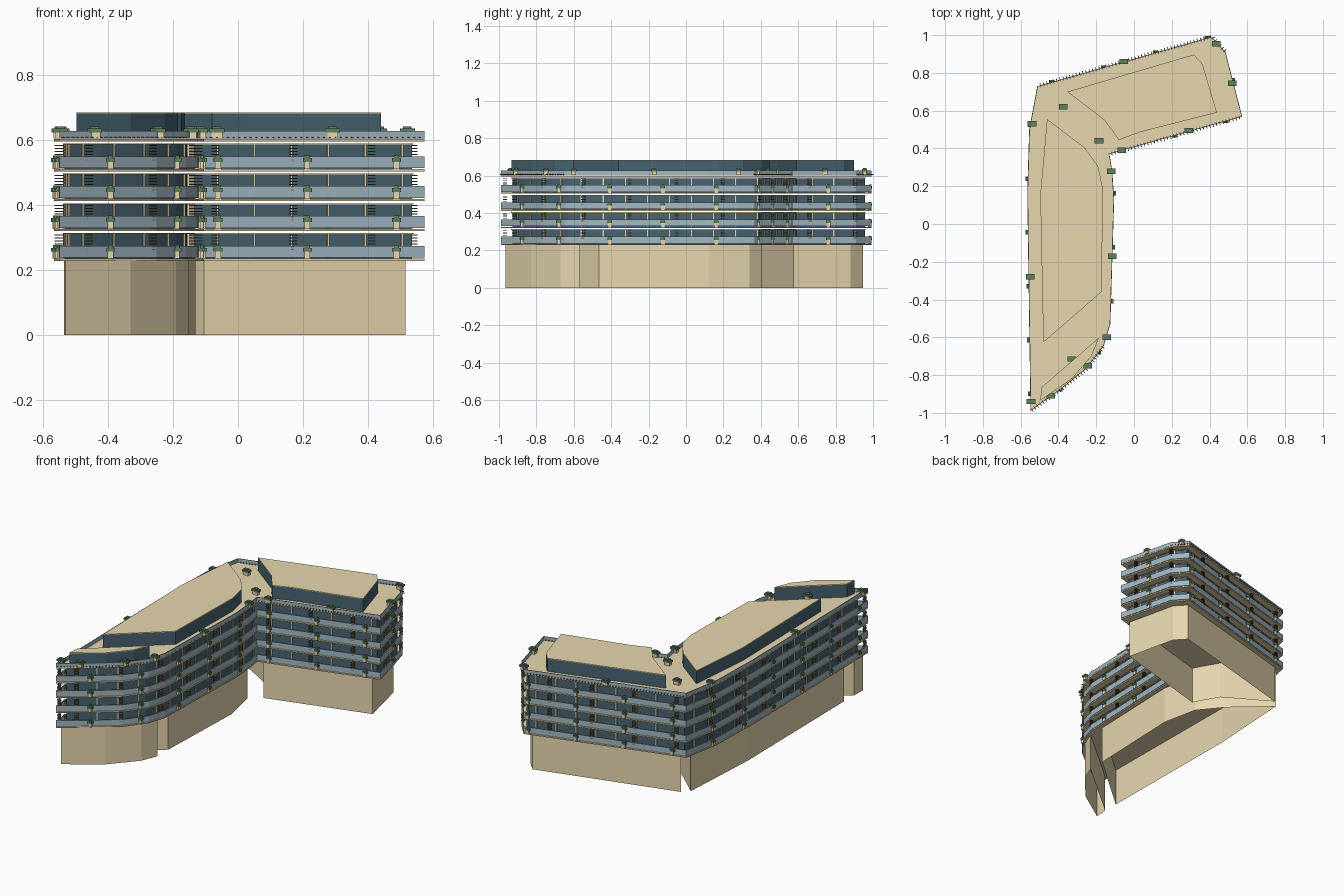
import bpy, bmesh, math
from mathutils import Vector, Matrix

if "Cube" in bpy.data.objects:
    bpy.data.objects.remove(bpy.data.objects["Cube"])


def mat(name, r, g, b):
    m = bpy.data.materials.new(name)
    m.diffuse_color = (r, g, b, 1)
    m.use_nodes = True
    m.node_tree.nodes["Principled BSDF"].inputs["Base Color"].default_value = m.diffuse_color
    return m


TAN = mat("stone", 0.80, 0.68, 0.43)
TEAL = mat("window_glass", 0.065, 0.125, 0.16)
RAIL = mat("rail_glass", 0.36, 0.48, 0.54)
GREEN = mat("foliage", 0.11, 0.21, 0.11)
BROWN = mat("timber", 0.15, 0.11, 0.07)


def finish(bm, name, material):
    bmesh.ops.recalc_face_normals(bm, faces=bm.faces)
    me = bpy.data.meshes.new(name)
    bm.to_mesh(me)
    bm.free()
    ob = bpy.data.objects.new(name, me)
    bpy.context.collection.objects.link(ob)
    me.materials.append(material)
    return ob


def prism(name, poly, z0, z1, material, open_bottom=False):
    bm = bmesh.new()
    low = [bm.verts.new((x, y, z0)) for x, y in poly]
    high = [bm.verts.new((x, y, z1)) for x, y in poly]
    for i in range(len(poly)):
        j = (i + 1) % len(poly)
        bm.faces.new((low[i], low[j], high[j], high[i]))
    bm.faces.new(high)
    if not open_bottom:
        bm.faces.new(low[::-1])
    return finish(bm, name, material)


def inset(poly, d):
    out = []
    n = len(poly)
    for i in range(n):
        a, p, b = (Vector(poly[(i + k) % n]) for k in (-1, 0, 1))
        u, v = (p - a).normalized(), (b - p).normalized()
        n1, n2 = Vector((-u.y, u.x)), Vector((-v.y, v.x))
        m = (n1 + n2) / (1 + n1.dot(n2))
        out.append(tuple(p + m * d))
    return out


def ring(name, poly, t, z0, z1, material):
    bm = bmesh.new()
    inner = inset(poly, t)
    loops = [[bm.verts.new((x, y, z)) for x, y in pl]
             for pl, z in ((poly, z0), (poly, z1), (inner, z1), (inner, z0))]
    n = len(poly)
    for k in range(4):
        a, b = loops[k], loops[(k + 1) % 4]
        for i in range(n):
            j = (i + 1) % n
            bm.faces.new((a[i], a[j], b[j], b[i]))
    return finish(bm, name, material)


def boxes(name, items, material):
    # each item: centre, size, rotation about z
    bm = bmesh.new()
    for c, s, a in items:
        M = Matrix.Translation(c) @ Matrix.Rotation(a, 4, 'Z') @ Matrix.Diagonal((*s, 1))
        bmesh.ops.create_cube(bm, size=1, matrix=M)
    return finish(bm, name, material)


def along(poly, step, start):
    # evenly spaced (x, y, edge angle) round a closed outline
    pos = start
    for i in range(len(poly)):
        a, b = Vector(poly[i]), Vector(poly[(i + 1) % len(poly)])
        d = b - a
        while pos < d.length:
            p = a + d * (pos / d.length)
            yield p.x, p.y, math.atan2(d.y, d.x)
            pos += step
        pos -= d.length


OUT = [(-.548, -.99), (-.40, -.885), (-.25, -.765), (-.16, -.645), (-.125, -.53),
       (-.105, .13), (-.115, .28), (-.13, .37), (.573, .568), (.485, .91),
       (.412, .992), (-.512, .73), (-.555, .50), (-.565, .16)]

# three ground blocks, open underneath
prism("ground_block_north", [(-.465, .715), (-.19, .55), (-.105, .40), (.515, .575),
                             (.445, .88), (.385, .945)], 0, .23, TAN, True)
prism("ground_block_middle", [(-.505, .675), (-.29, .48), (-.175, .34), (-.13, .12),
                              (-.15, -.465), (-.525, -.79), (-.535, .16)], 0, .23, TAN, True)
prism("ground_block_south", [(-.15, -.57), (-.19, -.67), (-.33, -.83),
                             (-.53, -.965), (-.525, -.885)], 0, .23, TAN, True)

# three roof pavilions with tan caps
TOPS = {"north": [(-.353, .70), (-.157, .55), (-.08, .445), (.03, .486), (.439, .59),
                  (.363, .846), (.317, .897)],
        "middle": [(-.46, .555), (-.496, .157), (-.48, -.627), (-.173, -.36),
                   (-.163, .18), (-.19, .306), (-.263, .406)],
        "south": [(-.184, -.60), (-.49, -.865), (-.496, -.934), (-.33, -.82), (-.226, -.70)]}
for k, pl in TOPS.items():
    prism("roof_pavilion_" + k, pl, .603, .68, TEAL)
    prism("pavilion_cap_" + k, pl, .68, .684, TAN)

# storeys: slab, window band, head beam, glass rail, shadow gap above
FLOORS = [.228, .319, .411, .503]
WALL = inset(OUT, .032)
posts, slats, pots, leaves = [], [], [], []
for n, z in enumerate(FLOORS, 1):
    prism(f"floor_slab_{n}", OUT, z, z + .007, TAN)
    prism(f"window_band_{n}", WALL, z + .007, z + .084, TEAL)
    ring(f"head_beam_{n}", inset(OUT, .028), .006, z + .082, z + .0855, TAN)
    ring(f"glass_rail_{n}", OUT, .004, z + .010, z + .046, RAIL)
    for x, y, a in along(WALL, .118, .05):
        posts.append(((x, y, z + .046), (.006, .01, .076), a))
    for x, y, a in along(inset(OUT, .008), .25, .10):
        for k in range(6):
            slats.append(((x, y, z + .034 + k * .009), (.02, .016, .003), a))
    for x, y, a in along(inset(OUT, .002), .285, .19):
        pots.append(((x, y, z + .018), (.018, .020, .022), 0))
        leaves.append(((x, y, z + .034), (.028, .024, .012), 0))
        leaves.append(((x, y, z + .044), (.016, .016, .009), 0))

# roof slab and parapet
prism("roof_slab", OUT, .595, .602, TAN)
ring("roof_rail", OUT, .004, .603, .626, RAIL)

# small timber rafter ends under the roof rail on the slanted sides
rafters = [((x, y, .606), (.004, .022, .004), a) for x, y, a in along(OUT, .018, .01)
           if abs(math.cos(a)) > .5]

# roof planters
ROOF = [(-.055, .86), (.435, .955), (.52, .745), (.29, .495), (-.065, .39), (-.12, .28),
        (-.115, -.17), (-.145, -.6), (-.245, -.75), (-.44, -.91), (-.545, -.94),
        (-.55, -.28), (-.54, .53), (-.375, .62), (-.185, .44), (-.33, -.715)]
for x, y in ROOF:
    pots.append(((x, y, .613), (.034, .022, .02), 0))
    leaves.append(((x, y, .628), (.046, .028, .012), 0))
    leaves.append(((x, y, .637), (.026, .018, .008), 0))

boxes("facade_posts", posts, TAN)
boxes("sun_louvres", slats, BROWN)
boxes("roof_rafter_ends", rafters, BROWN)
boxes("planter_pots", pots, TAN)
boxes("planter_bushes", leaves, GREEN)
